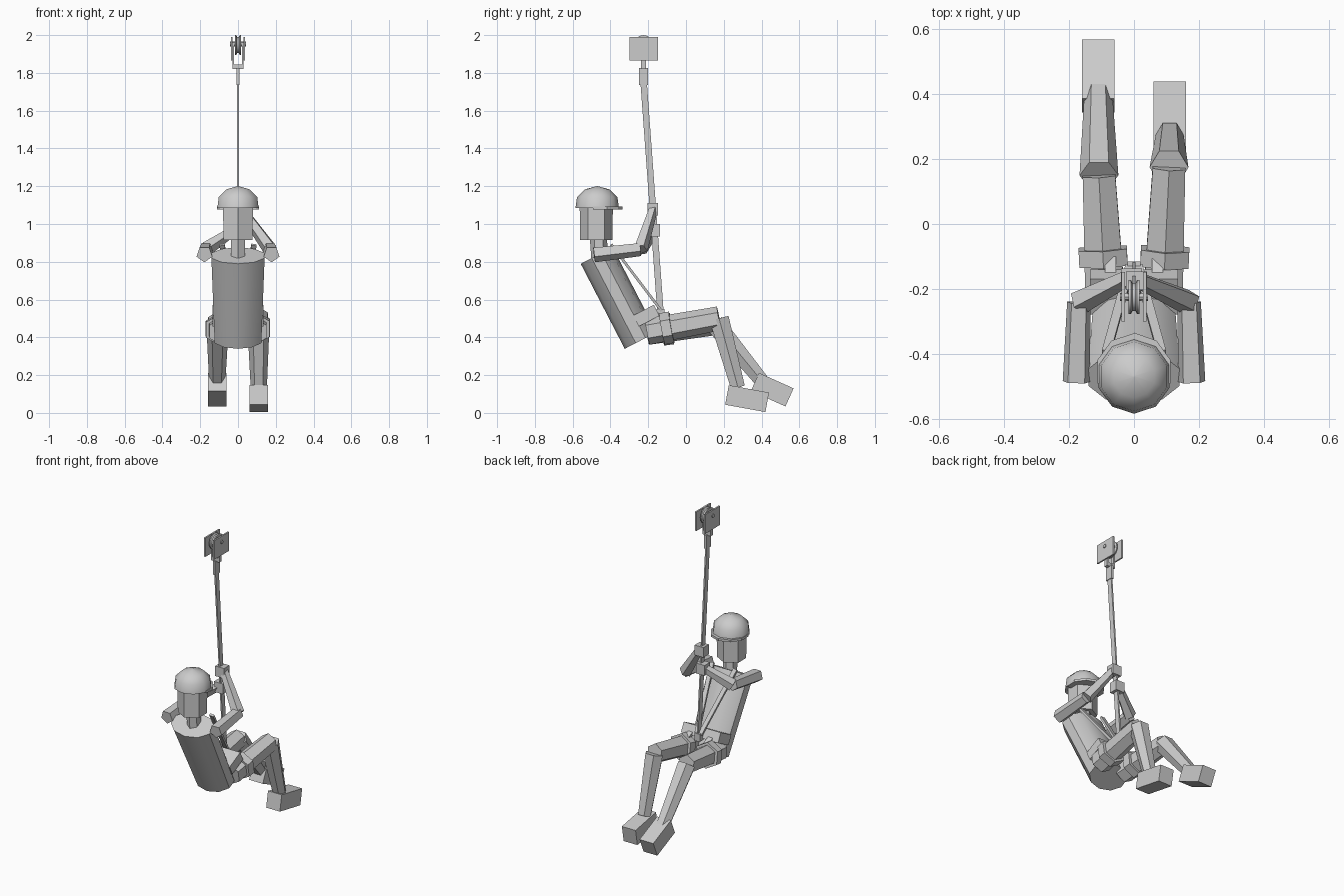
import bpy, bmesh, math
from mathutils import Vector

if "Cube" in bpy.data.objects:
    bpy.data.objects.remove(bpy.data.objects["Cube"])


def make_object(name, bm, smooth=None):
    bmesh.ops.recalc_face_normals(bm, faces=bm.faces)
    mesh = bpy.data.meshes.new(name)
    bm.to_mesh(mesh)
    bm.free()
    ob = bpy.data.objects.new(name, mesh)
    bpy.context.collection.objects.link(ob)
    if smooth:
        bpy.ops.object.select_all(action='DESELECT')
        ob.select_set(True)
        bpy.context.view_layer.objects.active = ob
        bpy.ops.object.shade_smooth_by_angle(angle=math.radians(smooth))
    return ob


def loft(name, points, radii, n, roll=0, smooth=None):
    """Closed n-sided tube through points lying on a line; radii are (side, depth) pairs."""
    pts = [Vector(p) for p in points]
    d = (pts[-1] - pts[0]).normalized()
    ref = Vector((0, 1, 0)) if abs(d.x) > 0.9 else Vector((1, 0, 0))
    u = (ref - d * ref.dot(d)).normalized()
    v = d.cross(u)
    bm = bmesh.new()
    rings = []
    for p, (ru, rv) in zip(pts, radii):
        ring = []
        for i in range(n):
            a = math.radians(roll) + 2 * math.pi * i / n
            ring.append(bm.verts.new(p + u * ru * math.cos(a) + v * rv * math.sin(a)))
        rings.append(ring)
    for r, s in zip(rings, rings[1:]):
        for i in range(n):
            j = (i + 1) % n
            bm.faces.new((r[i], r[j], s[j], s[i]))
    bm.faces.new(rings[0])
    bm.faces.new(rings[-1])
    return make_object(name, bm, smooth)


def bar(name, a, b, width, depth):
    """Rectangular bar from a to b."""
    k = math.sqrt(0.5)
    return loft(name, (a, b), [(width * k, depth * k)] * 2, 4, 45)


def box(name, lo, hi):
    cx, cy = (lo[0] + hi[0]) / 2, (lo[1] + hi[1]) / 2
    return bar(name, (cx, cy, lo[2]), (cx, cy, hi[2]), hi[0] - lo[0], hi[1] - lo[1])


# Trolley: side plates, grooved wheel, axle and hanger bracket
for s, side in ((-1, "left"), (1, "right")):
    xs = sorted((s * 0.028, s * 0.038))
    box(side + "_trolley_plate", (xs[0], -0.30, 1.865), (xs[1], -0.148, 1.99))
    xs = sorted((s * 0.020, s * 0.030))
    box(side + "_hanger_arm", (xs[0], -0.238, 1.825), (xs[1], -0.213, 1.96))
wheel_x = (-0.017, -0.010, -0.004, 0.004, 0.010, 0.017)
wheel_r = (0.053, 0.053, 0.043, 0.043, 0.053, 0.053)
loft("trolley_wheel", [(x, -0.225, 1.947) for x in wheel_x],
     [(r, r) for r in wheel_r], 16, 0, 30)
loft("wheel_axle", ((-0.043, -0.225, 1.953), (0.043, -0.225, 1.953)), [(0.012, 0.012)] * 2, 8)
box("hanger_base", (-0.030, -0.238, 1.82), (0.030, -0.213, 1.845))
box("strap_sleeve", (-0.009, -0.25, 1.735), (0.009, -0.20, 1.825))

# Hanging strap
bar("hanging_strap", (0, -0.225, 1.76), (0, -0.135, 0.53), 0.01, 0.034)

# Torso, neck, head
loft("torso", ((0, -0.24, 0.383), (0, -0.473, 0.833)),
     ((0.13, 0.095), (0.148, 0.095)), 10, 90, 40)
loft("neck", ((0, -0.455, 0.80), (0, -0.465, 0.94)), [(0.042, 0.045)] * 2, 6, 90)
loft("head", ((0, -0.475, 0.915), (0, -0.475, 1.10)),
     ((0.088, 0.085), (0.092, 0.088)), 6, 90)

# Helmet dome and brim
dome = ((0.115, 1.085), (0.107, 1.143), (0.066, 1.183), (0.004, 1.20))
loft("helmet", [(0, -0.47, z) for r, z in dome], [(r, r) for r, z in dome], 10, 90, 45)
bm = bmesh.new()
outline = [(0.118 * math.cos(math.radians(a)), -0.455 + 0.118 * math.sin(math.radians(a)))
           for a in range(-18, 199, 36)] 
outline.insert(3, (0, -0.335))
face = bm.faces.new([bm.verts.new((x, y, 1.077)) for x, y in outline])
ext = bmesh.ops.extrude_face_region(bm, geom=[face])
bmesh.ops.translate(bm, vec=(0, 0, 0.015),
                    verts=[v for v in ext["geom"] if isinstance(v, bmesh.types.BMVert)])
make_object("helmet_brim", bm)

# Arms: both hands grip the strap, the right one higher
for s, side, hy, hz, hh in ((1, "right", -0.175, 1.078, 0.033), (-1, "left", -0.165, 0.967, 0.034)):
    elbow = (s * 0.170, -0.242, 0.868)
    loft(side + "_upper_arm", ((s * 0.178, -0.487, 0.84), elbow),
         ((0.044, 0.043), (0.038, 0.038)), 5, 90)
    loft(side + "_forearm", (elbow, (s * 0.02, hy, hz)),
         ((0.040, 0.040), (0.026, 0.026)), 5, 90)
    box(side + "_hand", (-0.032 + s * 0.008, hy - 0.028, hz - hh),
        (0.032 + s * 0.008, hy + 0.028, hz + hh))

# Legs: the left one stretched further forward
legs = (("right", 1, (0.175, 0.50), (0.275, 0.135), (0.217, 0.095), (0.43, 0.056)),
        ("left", -1, (0.150, 0.475), (0.405, 0.165), (0.365, 0.164), (0.548, 0.082)))
for side, s, knee, ankle, heel, toe in legs:
    hip = Vector((s * 0.09, -0.205, 0.43))
    k = Vector((s * 0.108, *knee))
    loft(side + "_thigh", (hip, k), ((0.070, 0.070), (0.058, 0.064)), 6, 90)
    loft(side + "_shin", (k, (s * 0.11, *ankle)), ((0.060, 0.060), (0.043, 0.043)), 6, 0)
    bar(side + "_foot", (s * 0.11, *heel), (s * 0.11, *toe), 0.10, 0.105)
    # Harness leg loop, riser and shoulder strap
    d = (k - hip).normalized()
    mid = hip + d * 0.105
    loft(side + "_leg_loop", (mid - d * 0.026, mid + d * 0.026), [(0.086, 0.084)] * 2, 6, 90)
    bar(side + "_harness_riser", (s * 0.073, -0.20, 0.545), (s * 0.073, -0.105, 0.50), 0.034, 0.02)
    bar(side + "_shoulder_strap", (s * 0.085, -0.395, 0.89), (s * 0.012, -0.13, 0.54), 0.028, 0.014)

# Waist belt across the front of the torso
bar("waist_belt", (0, -0.265, 0.487), (0, -0.155, 0.543), 0.27, 0.065)
box("harness_buckle", (-0.02, -0.155, 0.50), (0.02, -0.115, 0.55))
